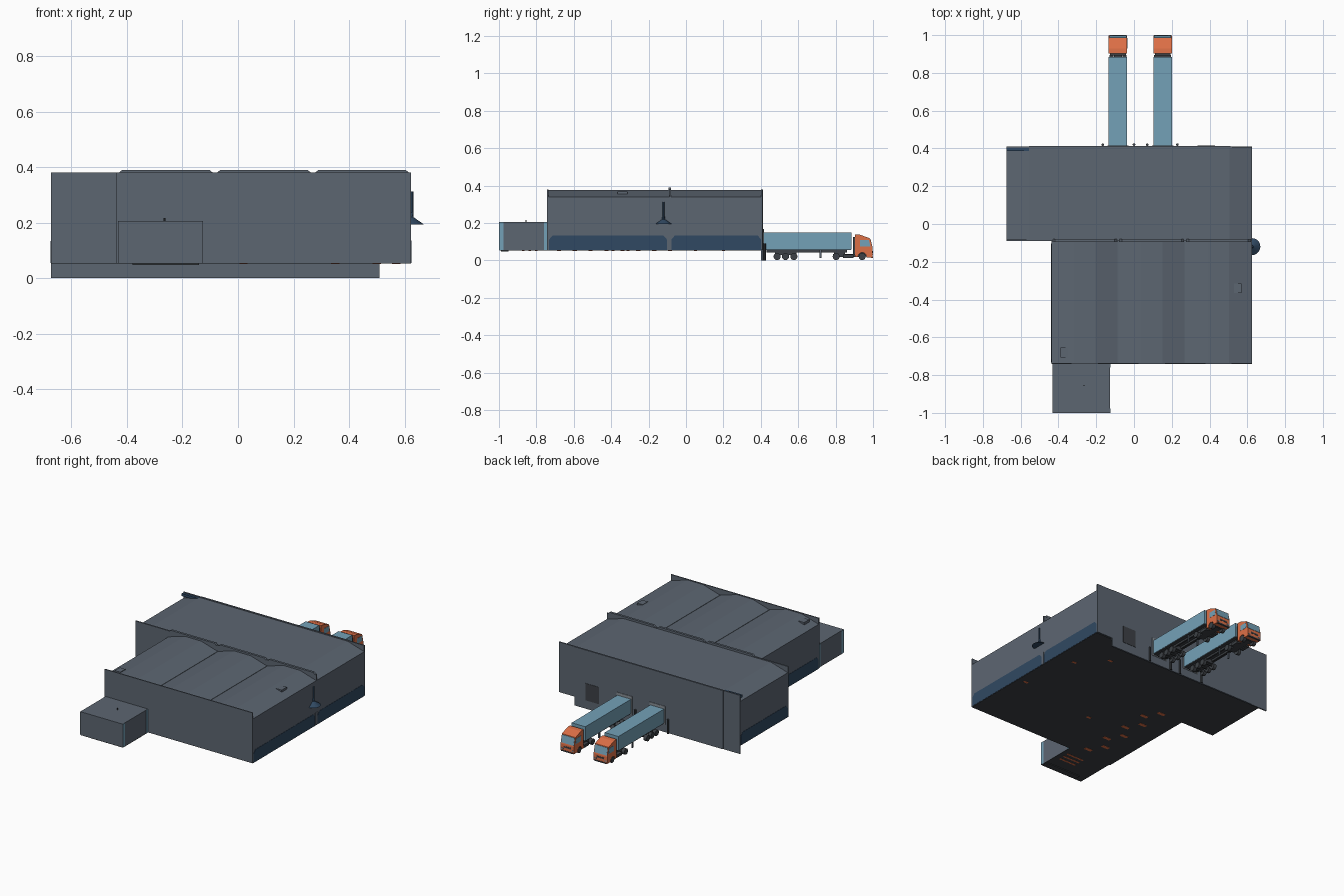
import bpy, bmesh, math
from mathutils import Matrix

if "Cube" in bpy.data.objects:
    bpy.data.objects.remove(bpy.data.objects["Cube"])


def material(name, rgb):
    m = bpy.data.materials.new(name)
    m.diffuse_color = (*rgb, 1)
    m.use_nodes = True
    m.node_tree.nodes["Principled BSDF"].inputs["Base Color"].default_value = m.diffuse_color
    return m


GREY = material("wall grey", (0.108, 0.133, 0.167))
NAVY = material("plinth navy", (0.03, 0.066, 0.122))
BLUE = material("light blue", (0.175, 0.355, 0.475))
ORANGE = material("orange", (0.72, 0.16, 0.062))
BLACK = material("charcoal", (0.047, 0.053, 0.061))
PALE = material("pale grey", (0.25, 0.28, 0.31))


def finish(name, bm, mat):
    bmesh.ops.recalc_face_normals(bm, faces=bm.faces)
    me = bpy.data.meshes.new(name)
    bm.to_mesh(me)
    bm.free()
    me.materials.append(mat)
    ob = bpy.data.objects.new(name, me)
    bpy.context.collection.objects.link(ob)
    return ob


def prism(name, pts, axis, a, b, mat):
    """Extrude a 2D profile along x (pts are y,z) or along y (pts are x,z)."""
    bm = bmesh.new()
    put = (lambda p, t: (t, p[0], p[1])) if axis == "x" else (lambda p, t: (p[0], t, p[1]))
    r0 = [bm.verts.new(put(p, a)) for p in pts]
    r1 = [bm.verts.new(put(p, b)) for p in pts]
    bm.faces.new(r0)
    bm.faces.new(r1)
    n = len(pts)
    for i in range(n):
        j = (i + 1) % n
        bm.faces.new((r0[i], r0[j], r1[j], r1[i]))
    return finish(name, bm, mat)


def box(name, x0, x1, y0, y1, z0, z1, mat):
    return prism(name, [(y0, z0), (y1, z0), (y1, z1), (y0, z1)], "x", x0, x1, mat)


def cyl(name, c, r1, r2, depth, mat, axis="z", seg=16):
    bm = bmesh.new()
    rot = Matrix.Rotation(math.pi / 2, 4, "Y") if axis == "x" else Matrix()
    bmesh.ops.create_cone(bm, cap_ends=True, segments=seg, radius1=r1, radius2=r2,
                          depth=depth, matrix=Matrix.Translation(c) @ rot)
    return finish(name, bm, mat)


XL, XM, XR = -0.674, -0.437, 0.624     # rear left, front left, right
YF, YM, YB = -0.74, -0.085, 0.41       # front, middle, back walls
FL, EAVE, TOP = 0.055, 0.34, 0.38      # floor, eaves, parapet

# front hall with three vaulted roof bays
bay = (XR - XM) / 3
pts = [(XM, FL), (XR, FL), (XR, EAVE)]
for i in (2, 1, 0):
    x = XM + i * bay
    pts += [(x + bay * 0.66, 0.376), (x + bay * 0.34, 0.376), (x, EAVE)]
prism("front_hall", pts, "y", YF, YM, GREY)
for i in (1, 2):
    x = XM + i * bay
    box("valley_gutter", x - 0.003, x + 0.003, YF, YM, 0.335, 0.343, GREY)

# rear hall with sloping roof ends
prism("rear_hall", [(XL, FL), (XR, FL), (XR, EAVE), (0.505, 0.376), (-0.555, 0.376), (XL, EAVE)],
      "y", YM, YB - 0.002, GREY)

# parapet walls
box("front_parapet_wall", XM, XR, YF - 0.002, YF + 0.005, FL, TOP, GREY)
box("middle_parapet_wall", XL, XR, YM - 0.004, YM + 0.005, FL, TOP, GREY)
box("back_parapet_wall", XL, XR, YB - 0.008, YB, FL, TOP, GREY)

# scalloped cap on the middle wall
for i in range(3):
    x0, x1 = XM + i * bay + 0.005, XM + (i + 1) * bay - 0.005
    prism("wall_cap", [(x0, 0.378), (x1, 0.378), (x1 - 0.015, 0.39), (x0 + 0.015, 0.39)],
          "y", YM - 0.009, YM + 0.006, GREY)
box("back_left_cap", XL, -0.555, YB - 0.024, YB - 0.008, 0.36, 0.376, NAVY)

# back wall facing panel and loading dock base
box("back_panel", -0.555, 0.51, YB, YB + 0.003, 0.0, TOP, GREY)
box("dock_base", XL, 0.51, YB - 0.008, YB, 0.0, FL, GREY)
box("back_door", 0.335, 0.43, YB, YB + 0.005, FL, 0.165, BLACK)

# floor slabs
box("front_floor", XM, XR, YF, YM, FL - 0.003, FL, BLACK)
box("rear_floor", XL, XR, YM, YB - 0.008, FL - 0.003, FL, BLACK)
box("office_floor", -0.43, -0.126, -0.998, YF, FL - 0.003, FL, BLACK)


# orange floor marks showing on the underside
def mark(x, y, w, d):
    box("floor_mark", x - w / 2, x + w / 2, y - d / 2, y + d / 2, FL - 0.004, FL, ORANGE)


for i in range(8):
    mark(-0.22 - 0.06 * (i % 2), -0.68 + i * 0.085, 0.05, 0.022)
for i in range(3):
    mark(-0.22, -0.80 - i * 0.035, 0.12, 0.012)
for x, y in ((0.57, -0.31), (0.50, 0.05), (0.02, -0.39), (0.35, 0.2)):
    mark(x, y, 0.03, 0.015)


# navy plinth plates with clipped top corners
def plinth(y0, y1, x, side):
    c = 0.018
    prism("wall_plinth", [(y0, FL), (y1, FL), (y1, 0.13 - c), (y1 - c, 0.133),
                          (y0 + c, 0.133), (y0, 0.13 - c)], "x", x, x + side * 0.0015, NAVY)


plinth(YF + 0.008, -0.102, XR, 1)
plinth(-0.078, YB - 0.008, XR, 1)
plinth(YF + 0.008, -0.102, XM, -1)
plinth(-0.078, YB - 0.008, XL, -1)
box("side_pilaster", XR, XR + 0.002, -0.101, -0.079, FL, 0.135, GREY)

# roof hatches
for x, y, z in ((0.55, -0.34, 0.362), (-0.37, -0.68, 0.362)):
    box("roof_hatch", x - 0.02, x + 0.02, y - 0.026, y + 0.026, z - 0.02, z + 0.008, GREY)

# office block with blue corner strips
box("office_block", -0.431, -0.1265, -0.998, YF, FL, 0.205, GREY)
for y0, y1 in ((-1.0, -0.976), (-0.762, YF)):
    box("office_corner_strip", -0.127, -0.1255, y0 + 0.002, y1, FL, 0.204, BLUE)
    box("office_corner_strip", -0.432, -0.4305, y0 + 0.002, y1, FL, 0.204, BLUE)
box("office_front", -0.432, -0.1255, -1.0, -0.998, FL, 0.205, GREY)
cyl("office_roof_vent", (-0.265, -0.855, 0.211), 0.003, 0.003, 0.012, BLACK, seg=8)
box("office_step", -0.38, -0.14, -0.99, -0.95, 0.047, FL - 0.003, BLACK)

# side wall extractor: pipe and conical hood
cyl("extractor_pipe", (0.627, -0.12, 0.265), 0.005, 0.005, 0.095, NAVY, seg=8)
cyl("extractor_hood", (0.624, -0.12, 0.207), 0.045, 0.008, 0.026, NAVY, seg=20)
cyl("extractor_neck", (0.624, -0.12, 0.228), 0.009, 0.006, 0.018, NAVY, seg=8)

# dock posts
for x in (-0.165, 0.0, 0.07, 0.23):
    cyl("dock_post", (x, 0.42, 0.046), 0.007, 0.007, 0.092, BLACK, seg=10)


# lorries
def lorry(cx):
    w = 0.049
    box("dock_frame", cx - 0.056, cx + 0.056, YB, YB + 0.006, 0.05, 0.168, PALE)
    box("trailer_body", cx - w, cx + w, 0.416, 0.884, 0.06, 0.15, BLUE)
    box("trailer_deck", cx - w + 0.002, cx + w - 0.002, 0.418, 0.882, 0.055, 0.06, BLACK)
    for s in (-1, 1):
        box("trailer_rail", cx + s * 0.02 - 0.005, cx + s * 0.02 + 0.005, 0.43, 0.86, 0.043, 0.057, BLACK)
        box("landing_leg", cx + s * 0.034 - 0.004, cx + s * 0.034 + 0.004, 0.715, 0.725, 0.012, 0.057, GREY)
        for y in (0.487, 0.532, 0.577, 0.803, 0.942):
            cyl("wheel", (cx + s * 0.0375, y, 0.021), 0.019, 0.019, 0.021, BLACK, "x", 16)
        box("fuel_tank", cx + s * 0.034 - 0.011, cx + s * 0.034 + 0.011, 0.84, 0.895, 0.014, 0.032, BLACK)
    for y in (0.487, 0.532, 0.577, 0.803):
        cyl("axle", (cx, y, 0.024), 0.005, 0.005, 0.06, BLACK, "x", 8)
    box("suspension_beam", cx - 0.026, cx + 0.026, 0.475, 0.59, 0.03, 0.055, BLACK)
    box("tractor_chassis", cx - 0.022, cx + 0.022, 0.785, 0.95, 0.018, 0.034, BLACK)
    box("coupling_plate", cx - 0.025, cx + 0.025, 0.79, 0.85, 0.034, 0.056, BLACK)
    # cab with wheel arch
    arch = [(0.942 + 0.023 * math.cos(t * math.pi / 6), 0.02 + 0.023 * math.sin(t * math.pi / 6))
            for t in range(7)]
    prism("cab", [(0.903, 0.018), (0.903, 0.14), (0.93, 0.138), (0.984, 0.118), (0.998, 0.06),
                  (0.998, 0.016), (0.966, 0.016)] + arch + [(0.918, 0.018)],
          "x", cx - w, cx + w, ORANGE)
    box("cab_inner", cx - 0.03, cx + 0.03, 0.91, 0.985, 0.02, 0.06, BLACK)
    box("cab_back", cx - 0.042, cx + 0.042, 0.892, 0.903, 0.03, 0.125, BLACK)
    prism("windscreen", [(0.983, 0.114), (0.987, 0.114), (0.998, 0.068), (0.993, 0.068)],
          "x", cx - 0.045, cx + 0.045, BLUE)
    box("grille", cx - 0.026, cx + 0.026, 0.996, 0.9995, 0.04, 0.05, BLACK)
    box("bumper", cx - 0.044, cx + 0.044, 0.99, 1.0, 0.014, 0.022, BLACK)
    for s in (-1, 1):
        box("headlamp", cx + s * 0.037 - 0.008, cx + s * 0.037 + 0.008, 0.996, 0.9995, 0.028, 0.036, PALE)
        xs = cx + s * w
        prism("side_window", [(0.93, 0.075), (0.986, 0.075), (0.978, 0.11), (0.93, 0.11)],
              "x", xs - 0.001, xs + 0.001, BLUE)


lorry(-0.085)
lorry(0.152)
